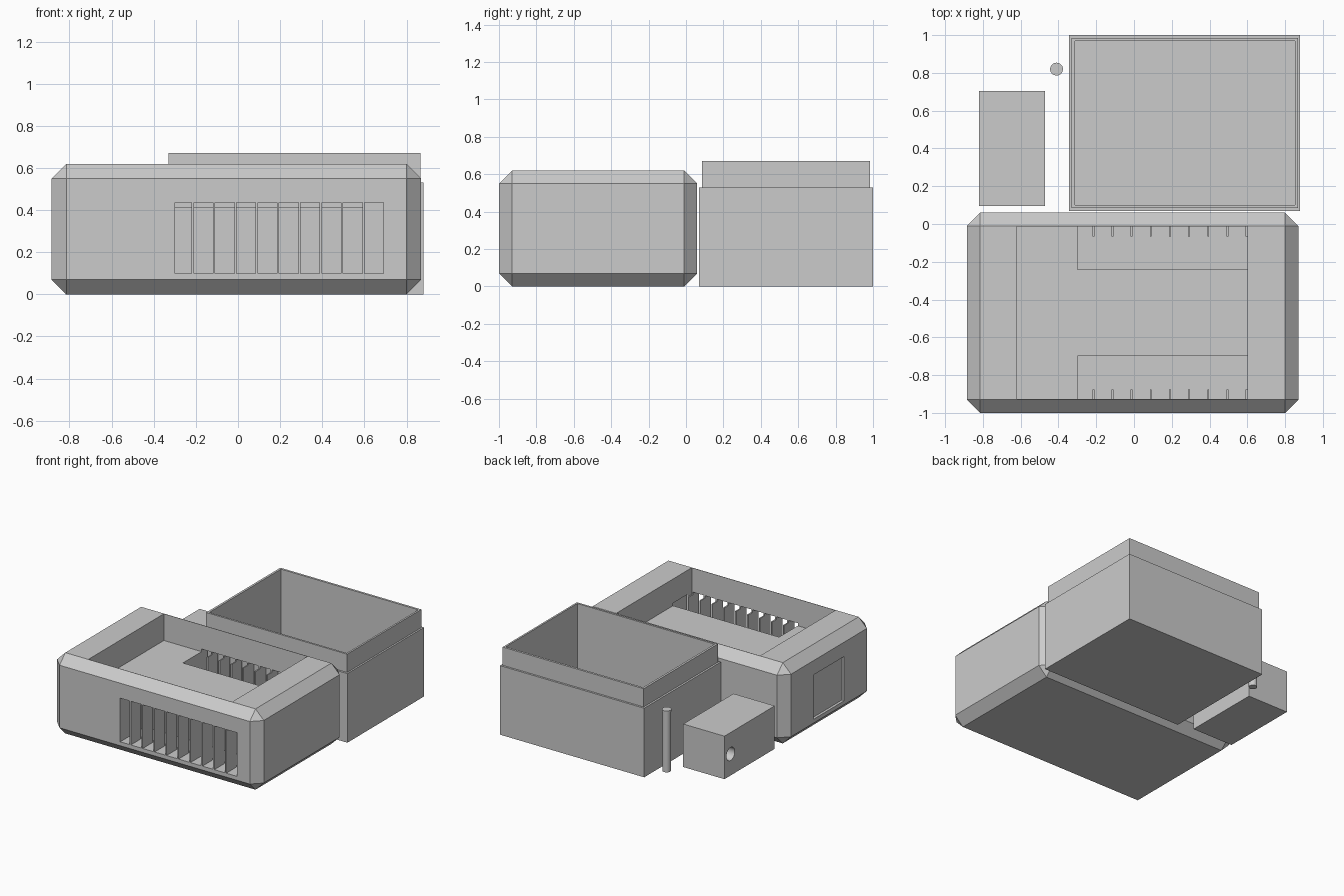
import bpy
import bmesh
from mathutils import Matrix, Vector

cube = bpy.data.objects.get("Cube")
if cube:
    bpy.data.objects.remove(cube, do_unlink=True)

grey = bpy.data.materials.new("plain grey plastic")
grey.use_nodes = True
colour = (0.6, 0.6, 0.6, 1)
grey.diffuse_color = colour
grey.node_tree.nodes["Principled BSDF"].inputs["Base Color"].default_value = colour


def finish(bm, name):
    mesh = bpy.data.meshes.new(name)
    bm.to_mesh(mesh)
    bm.free()
    mesh.materials.append(grey)
    obj = bpy.data.objects.new(name, mesh)
    bpy.context.collection.objects.link(obj)
    return obj


def boxes(name, ranges, chamfer=0):
    """One mesh of boxes, each given as (x range, y range, z range)."""
    bm = bmesh.new()
    for spans in ranges:
        lo, hi = (Vector(v) for v in zip(*spans))
        place = Matrix.Translation((lo + hi) / 2) @ Matrix.Diagonal((*(hi - lo), 1))
        bmesh.ops.create_cube(bm, size=1, matrix=place)
    if chamfer:
        bmesh.ops.bevel(bm, geom=bm.edges[:], offset=chamfer, segments=1,
                        profile=0.5, affect='EDGES')
    return finish(bm, name)


def cylinder(name, centre, radius, depth, axis='Z', sides=32):
    bm = bmesh.new()
    turn = Matrix.Rotation(1.5707963, 4, 'Y') if axis == 'X' else Matrix()
    bmesh.ops.create_cone(bm, cap_ends=True, segments=sides, radius1=radius,
                          radius2=radius, depth=depth,
                          matrix=Matrix.Translation(centre) @ turn)
    return finish(bm, name)


def combine(obj, tool, operation='DIFFERENCE'):
    """Apply a boolean with the tool object, then drop the tool."""
    mod = obj.modifiers.new("cut", 'BOOLEAN')
    mod.operation = operation
    mod.solver = 'EXACT'
    mod.object = tool
    bpy.context.view_layer.update()
    result = bpy.data.meshes.new_from_object(
        obj.evaluated_get(bpy.context.evaluated_depsgraph_get()))
    obj.modifiers.clear()
    obj.data = result
    bpy.data.objects.remove(tool, do_unlink=True)


def smooth(obj):
    bpy.ops.object.select_all(action='DESELECT')
    obj.select_set(True)
    bpy.context.view_layer.objects.active = obj
    bpy.ops.object.shade_smooth_by_angle()


# Chamfered housing with an open tray in its top
housing = boxes("vented_housing", [((-0.885, 0.87), (-1, 0.06), (0, 0.62))], 0.07)
combine(housing, boxes("tray_cutter", [((-0.62, 0.60), (-0.927, -0.013), (0.415, 0.8))]))

# Vent pockets behind the front and back walls
vent_z = (0.10, 0.435)
left, right = -0.30, 0.69
combine(housing, boxes("pocket_cutter", [((left, right), (-0.875, -0.70), vent_z),
                                         ((left, right), (-0.24, -0.065), vent_z)]))

# Vent slots, leaving thin slats between them
slats = [-0.215 + 0.1013 * i for i in range(9)]
starts = [left] + [x + 0.005 for x in slats]
ends = [x - 0.005 for x in slats] + [right]
for name, y_range in (("front", (-1.05, -0.87)), ("back", (-0.07, 0.11))):
    slots = [(span, y_range, vent_z) for span in zip(starts, ends)]
    combine(housing, boxes(name + "_slot_cutter", slots))

# Shallow recess in the end wall
combine(housing, boxes("recess_cutter", [((-1, -0.865), (-0.655, -0.285), (0.10, 0.44))]))

# Deep box with a stepped lip
box = boxes("storage_box", [((-0.345, 0.88), (0.07, 1), (0, 0.53))])
combine(box, boxes("lip", [((-0.33, 0.867), (0.085, 0.985), (0.3, 0.67))]), 'UNION')
combine(box, boxes("box_cutter", [((-0.313, 0.853), (0.10, 0.968), (0.03, 0.9))]))

# Push block with a cross hole
block = boxes("push_block", [((-0.82, -0.47), (0.095, 0.705), (0, 0.33))])
combine(block, cylinder("hole_cutter", (-0.645, 0.63, 0.165), 0.05, 0.6, 'X'))
smooth(block)

# Pin with a small head
pin = cylinder("pin_shaft", (-0.41, 0.82, 0.23), 0.03, 0.46)
head = cylinder("pin_head", (-0.41, 0.82, 0.466), 0.034, 0.014)
smooth(pin)
smooth(head)
